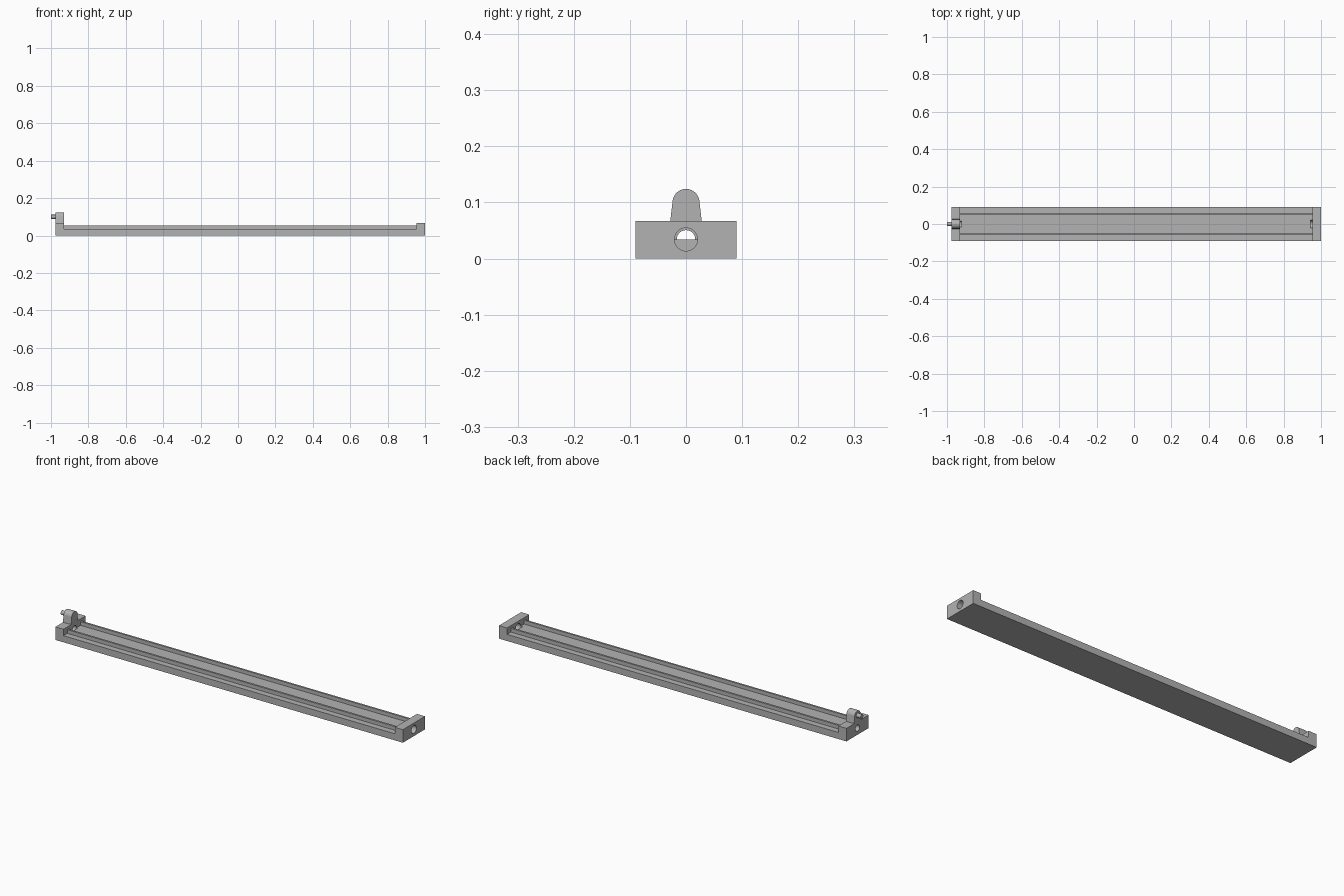
import bpy, bmesh, math

cube = bpy.data.objects.get("Cube")
if cube:
    bpy.data.objects.remove(cube, do_unlink=True)

grey = bpy.data.materials.new("plain grey")
grey.use_nodes = True
COLOUR = (0.45, 0.45, 0.45, 1)
grey.diffuse_color = COLOUR
grey.node_tree.nodes["Principled BSDF"].inputs["Base Color"].default_value = COLOUR

LEFT, RIGHT, BLOCK = -0.975, 1.0, 0.046
BLOCK_TOP, BED_TOP, RAIL_TOP = 0.067, 0.034, 0.053
HALF_WIDTH = 0.09


def prism(name, profile, x0, x1):
    """Extrude a (y, z) outline along x."""
    bm = bmesh.new()
    face = bm.faces.new([bm.verts.new((x0, y, z)) for y, z in profile])
    moved = bmesh.ops.extrude_face_region(bm, geom=[face])["geom"]
    bmesh.ops.translate(bm, vec=(x1 - x0, 0, 0),
                        verts=[v for v in moved if isinstance(v, bmesh.types.BMVert)])
    bmesh.ops.recalc_face_normals(bm, faces=bm.faces)
    mesh = bpy.data.meshes.new(name)
    bm.to_mesh(mesh)
    bm.free()
    mesh.materials.append(grey)
    obj = bpy.data.objects.new(name, mesh)
    bpy.context.collection.objects.link(obj)
    return obj


def arc(radius, z, start, end, steps):
    angles = [math.radians(start + (end - start) * i / steps) for i in range(steps + 1)]
    return [(radius * math.cos(a), z + radius * math.sin(a)) for a in angles]


def rod(name, radius, z, x0, x1):
    return prism(name, arc(radius, z, 0, 360, 40)[:-1], x0, x1)


def smooth(obj):
    bpy.ops.object.select_all(action="DESELECT")
    obj.select_set(True)
    bpy.context.view_layer.objects.active = obj
    bpy.ops.object.shade_smooth_by_angle(angle=math.radians(30))


# Bed with two thin raised rails, in one stepped cross-section
half = [(HALF_WIDTH, 0), (HALF_WIDTH, BED_TOP), (0.059, BED_TOP),
        (0.059, RAIL_TOP), (0.049, RAIL_TOP), (0.049, BED_TOP)]
outline = half + [(-y, z) for y, z in reversed(half)]
bed = prism("bed", outline, LEFT + BLOCK, RIGHT - BLOCK)

# Raised end blocks
block = [(-HALF_WIDTH, 0), (HALF_WIDTH, 0), (HALF_WIDTH, BLOCK_TOP), (-HALF_WIDTH, BLOCK_TOP)]
left_block = prism("left_end_block", block, LEFT, LEFT + BLOCK)
right_block = prism("right_end_block", block, RIGHT - BLOCK, RIGHT)

# Screw holes through the blocks, running a little way into the bed
left_bore = rod("left_bore_cutter", 0.0165, BED_TOP, LEFT - 0.01, LEFT + BLOCK + 0.006)
right_bore = rod("right_bore_cutter", 0.0205, BED_TOP, RIGHT - BLOCK - 0.01, RIGHT + 0.01)
for part, bore in ((left_block, left_bore), (right_block, right_bore),
                   (bed, left_bore), (bed, right_bore)):
    cut = part.modifiers.new("bore", "BOOLEAN")
    cut.operation = "DIFFERENCE"
    cut.solver = "EXACT"
    cut.object = bore
for bore in (left_bore, right_bore):
    bore.hide_render = True
    bore.hide_set(True)

# Tapered, round-topped lug on the left block, with its pin
lug = prism("lug", [(-0.028, BLOCK_TOP), (0.028, BLOCK_TOP)] + arc(0.024, 0.1, 5, 175, 24),
            LEFT, LEFT + BLOCK)
pin = rod("pin", 0.011, 0.1, -1.0, LEFT + 0.005)

for part in (bed, left_block, right_block, lug, pin):
    smooth(part)
